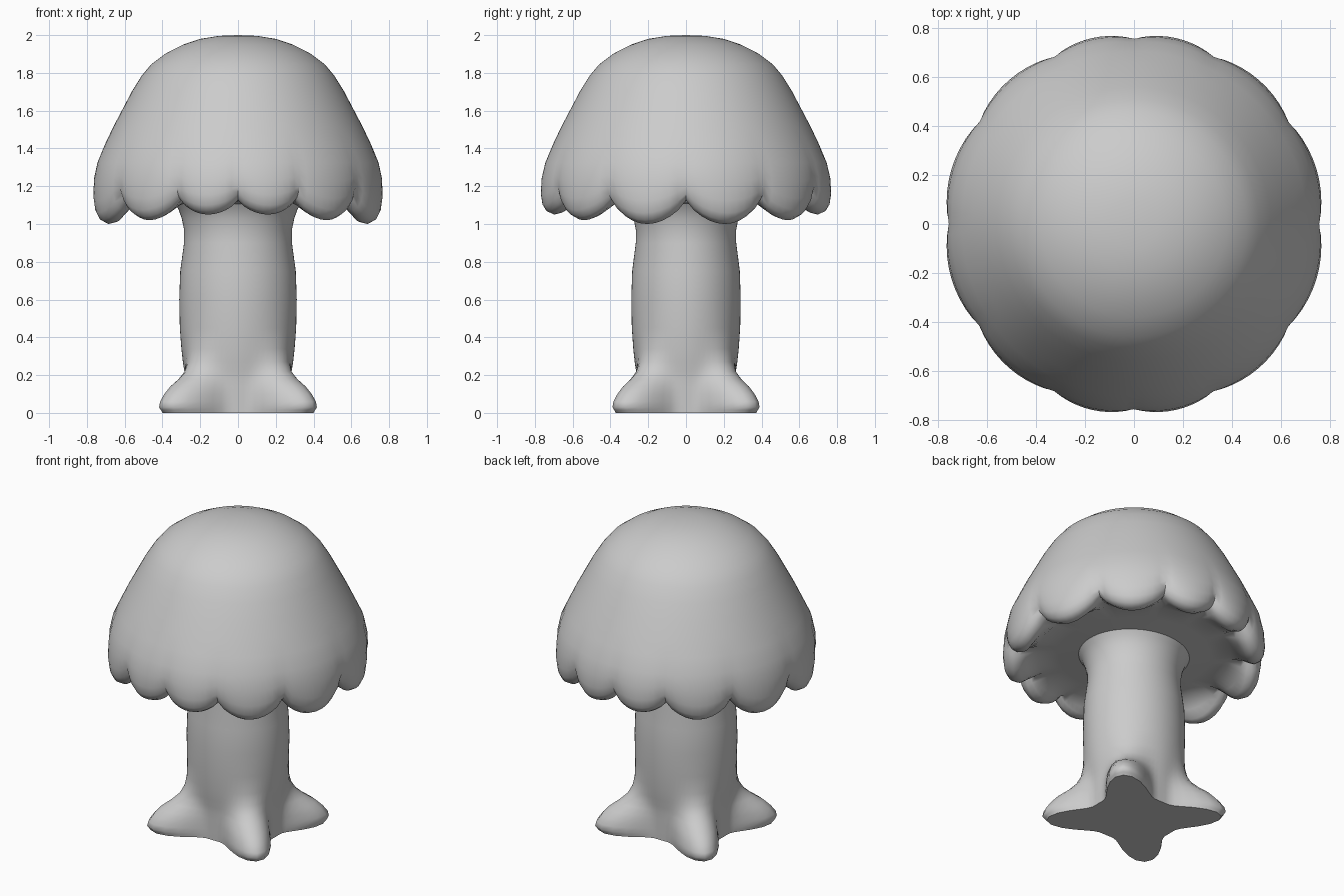
import bpy, bmesh
from math import sin, cos, pi, radians

if "Cube" in bpy.data.objects:
    bpy.data.objects.remove(bpy.data.objects["Cube"])


def lerp_table(table, z):
    for (z0, a0), (z1, a1) in zip(table, table[1:]):
        if z <= z1:
            return a0 + (a1 - a0) * (z - z0) / (z1 - z0)
    return table[-1][1]


def loft(name, rings, start_pole=None):
    """Skin closed rings of points; optionally fan the first ring to a pole."""
    bm = bmesh.new()
    rows = [[bm.verts.new(p) for p in ring] for ring in rings]
    n = len(rows[0])
    for a, b in zip(rows, rows[1:]):
        for i in range(n):
            j = (i + 1) % n
            bm.faces.new((a[i], a[j], b[j], b[i]))
    if start_pole:
        pole = bm.verts.new(start_pole)
        for i in range(n):
            bm.faces.new((pole, rows[0][(i + 1) % n], rows[0][i]))
    bmesh.ops.recalc_face_normals(bm, faces=bm.faces)
    # the outermost-facing test: make the widest faces point outward
    face = max(bm.faces, key=lambda f: f.calc_center_median().xy.length)
    if face.normal.xy.dot(face.calc_center_median().xy) < 0:
        bmesh.ops.reverse_faces(bm, faces=bm.faces)
    mesh = bpy.data.meshes.new(name)
    bm.to_mesh(mesh)
    bm.free()
    ob = bpy.data.objects.new(name, mesh)
    bpy.context.collection.objects.link(ob)
    bpy.ops.object.select_all(action='DESELECT')
    ob.select_set(True)
    bpy.context.view_layer.objects.active = ob
    bpy.ops.object.shade_smooth_by_angle(angle=radians(50))
    return ob


# Cap: dome with twelve hanging scallops and a shallow underside
quarter = [0, 25.5, 56.5, 90]
tips = [1.05, 1.02, 1.0]
notches = quarter + [180 - a for a in quarter[2::-1]]
notches += [360 - a for a in notches[-2::-1]]
lobe_tips = (tips + tips[::-1]) * 2
STEPS = 10
samples = []                       # (angle, lobe fullness, edge height)
for k, tip in enumerate(lobe_tips):
    for s in range(STEPS):
        t = s / STEPS
        ang = radians(notches[k] + (notches[k + 1] - notches[k]) * t)
        full = sin(pi * t) ** 0.75
        samples.append((ang, full, 1.125 + (tip - 1.125) * full))


def cap_ring(r, bulge, height):
    return [((r + bulge * f) * sin(a), -(r + bulge * f) * cos(a), height(e))
            for a, f, e in samples]


rings = []
for r, z in [(0.10, 1.996), (0.20, 1.98), (0.29, 1.95), (0.38, 1.905), (0.46, 1.845),
             (0.51, 1.785), (0.56, 1.705), (0.61, 1.61), (0.66, 1.515), (0.705, 1.42)]:
    rings.append(cap_ring(r, 0, lambda e, z=z: z))
for r, bulge, f in [(0.742, 0.008, 0.0), (0.757, 0.015, 0.33), (0.755, 0.024, 0.62),
                    (0.74, 0.032, 0.82), (0.722, 0.03, 0.94), (0.70, 0.015, 1.0)]:
    rings.append(cap_ring(r, bulge, lambda e, f=f: 1.325 + (e - 1.325) * f))
rings.append(cap_ring(0.675, 0.0, lambda e: e + 0.01))
rings.append(cap_ring(0.64, 0.0, lambda e: 0.5 * e + 0.56))
for r, z in [(0.57, 1.12), (0.45, 1.115), (0.29, 1.105)]:
    rings.append(cap_ring(r, 0, lambda e, z=z: z))
loft("cap", rings, (0, 0, 2.0))

# Stem: slightly waisted column spreading into four diagonal root toes
column = [(0, 0.27), (0.2, 0.275), (0.3, 0.291), (0.45, 0.302), (0.6, 0.305), (0.75, 0.30),
          (0.9, 0.28), (0.97, 0.28), (1.03, 0.292), (1.08, 0.31), (1.12, 0.34)]
toe = [(0, 0.255), (0.03, 0.28), (0.06, 0.272), (0.1, 0.24), (0.14, 0.195), (0.18, 0.13),
       (0.22, 0.075), (0.27, 0.035), (0.34, 0.01), (0.45, 0.0)]
heights = [0, 0.015, 0.03, 0.06, 0.1, 0.14, 0.18, 0.22, 0.27, 0.34, 0.45, 0.6, 0.75,
           0.9, 0.97, 1.03, 1.08, 1.12]
SIDES = 64
stem_rings = []
for z in heights:
    ring = []
    for i in range(SIDES):
        a = 2 * pi * i / SIDES
        lobe = ((1 - cos(4 * a)) / 2) ** 2
        r = lerp_table(column, z) + lerp_table(toe, z) * lobe
        ring.append((1.02 * r * cos(a), 0.95 * r * sin(a), z))
    stem_rings.append(ring)
loft("stem", stem_rings, (0, 0, 0))
